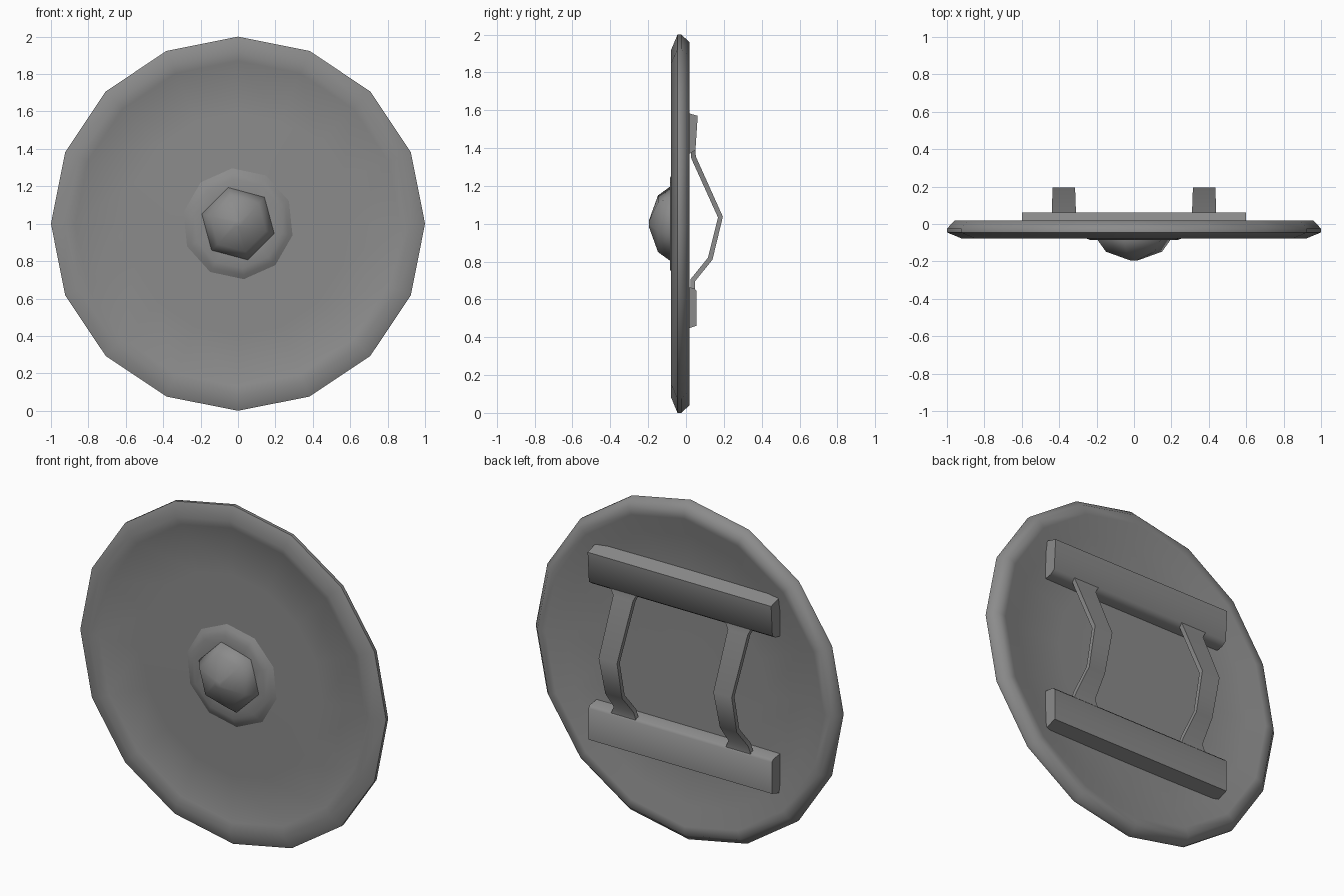
import bpy, bmesh, math
from mathutils import Vector

cube = bpy.data.objects.get("Cube")
if cube:
    bpy.data.objects.remove(cube)

grey = bpy.data.materials.new("weathered grey")
grey.use_nodes = True
COLOUR = (0.26, 0.26, 0.26, 1)
grey.diffuse_color = COLOUR
grey.node_tree.nodes["Principled BSDF"].inputs["Base Color"].default_value = COLOUR


def finish(name, bm, angle):
    """Turn a bmesh into a shaded object."""
    bmesh.ops.recalc_face_normals(bm, faces=bm.faces)
    mesh = bpy.data.meshes.new(name)
    bm.to_mesh(mesh)
    bm.free()
    mesh.materials.append(grey)
    obj = bpy.data.objects.new(name, mesh)
    bpy.context.collection.objects.link(obj)
    bpy.ops.object.select_all(action="DESELECT")
    obj.select_set(True)
    bpy.context.view_layer.objects.active = obj
    bpy.ops.object.shade_smooth_by_angle(angle=math.radians(angle))


def loft(bm, rings):
    """Join matching closed rings of points with quads and cap both ends."""
    loops = [[bm.verts.new(p) for p in ring] for ring in rings]
    for a, b in zip(loops, loops[1:]):
        for i in range(len(a)):
            j = (i + 1) % len(a)
            bm.faces.new((a[i], a[j], b[j], b[i]))
    bm.faces.new(loops[0])
    bm.faces.new(loops[-1])


def turned(name, profile, sides, phase, angle):
    """Turn a (radius, y) profile about the shield's axis."""
    bm = bmesh.new()
    rings = []
    for r, y in profile:
        ring = []
        for i in range(sides):
            a = math.radians(phase) + math.tau * i / sides
            ring.append((r * math.cos(a), y, 1 + r * math.sin(a)))
        rings.append(ring)
    loft(bm, rings)
    finish(name, bm, angle)


# Thin disc, recessed on both faces inside a raised rim
turned("shield_disc", [(0.2, -0.058), (0.6, -0.056), (0.87, -0.056), (0.92, -0.078),
                       (1.0, -0.045), (1.0, -0.025), (0.96, 0.018), (0.91, 0.014),
                       (0.8, -0.02), (0.5, -0.025), (0.2, -0.025)], 16, 90, 65)

# Raised collar and domed boss on the front
turned("boss_collar", [(0.17, -0.08), (0.24, -0.085), (0.275, -0.072), (0.31, -0.05)],
       10, 96, 50)
turned("boss", [(0.02, -0.195), (0.155, -0.148), (0.2, -0.088), (0.2, -0.05)], 6, 45, 60)

# Two wooden battens across the back, each a section of (y, z) points
SECTIONS = {
    "upper_batten": [(-0.04, 1.36), (0.02, 1.37), (0.05, 1.39), (0.062, 1.57), (-0.04, 1.6)],
    "lower_batten": [(-0.04, 0.67), (0.04, 0.66), (0.055, 0.645), (0.055, 0.46), (-0.04, 0.43)],
}
for name, section in SECTIONS.items():
    bm = bmesh.new()
    loft(bm, [[(x, y, z) for y, z in section] for x in (-0.6, 0.6)])
    finish(name, bm, 65)

# Bent straps joining the battens: (y, z, half width) along each strap
PATH = [(0.035, 1.42, 0.1), (0.04, 1.35, 0.065), (0.182, 1.035, 0.06),
        (0.128, 0.815, 0.055), (0.035, 0.70, 0.065), (0.035, 0.63, 0.09)]
for name, side in (("left_strap", 1), ("right_strap", -1)):
    bm = bmesh.new()
    rings = []
    for i, (y, z, w) in enumerate(PATH):
        before, after = PATH[max(i - 1, 0)], PATH[min(i + 1, len(PATH) - 1)]
        along = Vector((0, after[0] - before[0], after[1] - before[1])).normalized()
        out = Vector((0, -along.z, along.y)) * 0.013
        centre = Vector((side * 0.375, y, z))
        across = Vector((w, 0, 0))
        rings.append([centre - across - out, centre + across - out,
                      centre + across + out, centre - across + out])
    loft(bm, rings)
    finish(name, bm, 50)
